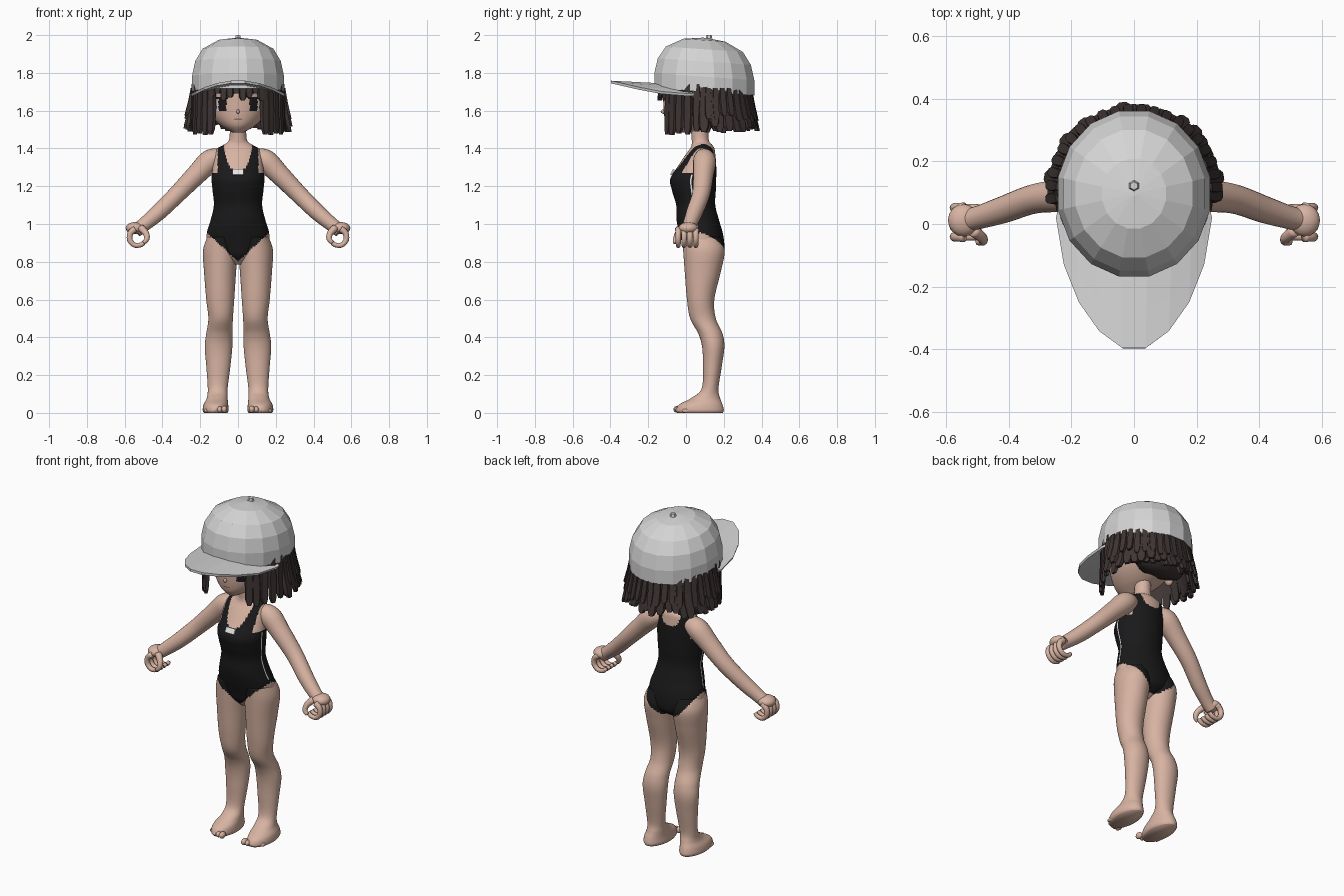
import bpy, bmesh, math, random
from mathutils import Vector, Matrix

if "Cube" in bpy.data.objects:
    bpy.data.objects.remove(bpy.data.objects["Cube"])

random.seed(4)


def material(name, rgb):
    m = bpy.data.materials.new(name)
    m.diffuse_color = (*rgb, 1)
    m.use_nodes = True
    m.node_tree.nodes["Principled BSDF"].inputs["Base Color"].default_value = m.diffuse_color
    return m


SKIN = material("skin", (0.68, 0.45, 0.36))
SUIT = material("black_fabric", (0.010, 0.010, 0.011))
WHITE = material("white_trim", (0.8, 0.8, 0.8))
HAIR = material("dark_brown_hair", (0.050, 0.036, 0.035))
CAP = material("light_grey_cap", (0.66, 0.66, 0.66))
EYE = material("eye_black", (0.012, 0.010, 0.012))
LIP = material("mouth_brown", (0.36, 0.16, 0.13))


def finish(name, bm, mats, smooth=True, mirror=False):
    bmesh.ops.recalc_face_normals(bm, faces=bm.faces)
    me = bpy.data.meshes.new(name)
    bm.to_mesh(me)
    bm.free()
    for m in mats:
        me.materials.append(m)
    for p in me.polygons:
        p.use_smooth = smooth
    ob = bpy.data.objects.new(name, me)
    bpy.context.collection.objects.link(ob)
    if mirror:
        mod = ob.modifiers.new("mirror", 'MIRROR')
        mod.use_mirror_merge = False
    return ob


def resample(pts, k):
    """Smooth curve through tuples of any length."""
    out = []
    for i in range(len(pts) - 1):
        p0, p1, p2, p3 = (pts[max(0, min(len(pts) - 1, i + d))] for d in (-1, 0, 1, 2))
        for s in range(k):
            t = s / k
            out.append([b + 0.5 * t * (c - a + t * (2*a - 5*b + 4*c - d + t * (3*(b - c) + d - a)))
                        for a, b, c, d in zip(p0, p1, p2, p3)])
    return out + [list(pts[-1])]


def skin_rings(bm, rings):
    rows = [[bm.verts.new(p) for p in r] for r in rings]
    n = len(rows[0])
    for a, b in zip(rows, rows[1:]):
        for i in range(n):
            bm.faces.new((a[i], a[(i+1) % n], b[(i+1) % n], b[i]))
    bm.faces.new(rows[0])
    bm.faces.new(rows[-1])


def loft(bm, stations, n, k):
    """Horizontal oval sections given as z, x min, x max, y min, y max."""
    rings = []
    for z, x0, x1, y0, y1 in resample(stations, k):
        rings.append([((x0+x1)/2 + (x1-x0)/2 * math.cos(a), (y0+y1)/2 + (y1-y0)/2 * math.sin(a), z)
                      for a in (2 * math.pi * i / n for i in range(n))])
    skin_rings(bm, rings)


def tube(bm, path, n, k):
    """Round sections along a path of x, y, z, radius."""
    pts = resample(path, k)
    rings = []
    for i, p in enumerate(pts):
        t = (Vector(pts[min(i+1, len(pts)-1)][:3]) - Vector(pts[max(i-1, 0)][:3])).normalized()
        u = t.cross(Vector((0, 1, 0))).normalized()
        v = t.cross(u)
        rings.append([Vector(p[:3]) + p[3] * (u * math.cos(a) + v * math.sin(a))
                      for a in (2 * math.pi * j / n for j in range(n))])
    skin_rings(bm, rings)


def ball(bm, c, s, u=16, v=10):
    bmesh.ops.create_uvsphere(bm, u_segments=u, v_segments=v, radius=1,
                              matrix=Matrix.Translation(c) @ Matrix.Diagonal((*s, 1)))


def paint(ob, rule):
    for p in ob.data.polygons:
        p.material_index = rule(p)


# Swimsuit outline: leg openings, neck scoop and armholes
def suit_rule(p):
    x, y, z = abs(p.center.x), p.center.y, p.center.z
    front = y < 0.08
    leg = 0.80 + (0.94 * x if front else 5.5 * x * x)
    neck = (1.29 if front else 1.34) + 0.12 * (x / 0.075) ** 4
    armhole = x > 0.108 and z > 1.27
    return 1 if leg < z < min(neck, 1.425) and not armhole else 0


# Torso and neck
N = 96
bm = bmesh.new()
loft(bm, [(z, -r, r, f, b) for z, r, f, b in [
    (0.785, 0.02, 0.04, 0.12), (0.83, 0.10, 0.0, 0.19), (0.88, 0.16, -0.015, 0.203),
    (0.95, 0.165, -0.035, 0.195), (1.02, 0.145, -0.05, 0.175), (1.1, 0.128, -0.052, 0.155),
    (1.18, 0.135, -0.075, 0.158), (1.24, 0.14, -0.083, 0.16), (1.31, 0.133, -0.04, 0.16),
    (1.37, 0.125, 0.0, 0.155), (1.40, 0.11, 0.022, 0.15), (1.42, 0.075, 0.03, 0.138),
    (1.45, 0.046, 0.03, 0.12), (1.56, 0.045, 0.02, 0.12)]], N, 9)
torso = finish("torso", bm, [SKIN, SUIT, WHITE])
paint(torso, lambda p: 2 if p.index % N in (N - 2, N // 2 + 1) and 0.97 < p.center.z < 1.26
      else suit_rule(p))

# Plain chest patch
bm = bmesh.new()
bmesh.ops.create_cube(bm, size=1, matrix=Matrix.Translation((0, -0.072, 1.275)) @
                      Matrix.Rotation(-0.5, 4, 'X') @ Matrix.Diagonal((0.06, 0.009, 0.032, 1)))
finish("chest_patch", bm, [WHITE], False)

# Legs with feet
bm = bmesh.new()
loft(bm, [(0.93, 0.02, 0.163, -0.02, 0.18), (0.86, 0.002, 0.185, -0.015, 0.205),
          (0.75, 0.01, 0.18, -0.007, 0.185), (0.6, 0.02, 0.168, 0.005, 0.15),
          (0.5, 0.027, 0.157, 0.022, 0.158), (0.42, 0.03, 0.168, 0.065, 0.193),
          (0.35, 0.03, 0.176, 0.085, 0.203), (0.25, 0.04, 0.168, 0.09, 0.19),
          (0.13, 0.055, 0.16, 0.083, 0.172), (0.08, 0.055, 0.165, 0.03, 0.18),
          (0.045, 0.052, 0.182, -0.035, 0.193), (0.015, 0.05, 0.187, -0.052, 0.2),
          (0, 0.056, 0.18, -0.045, 0.195)], 64, 9)
leg = finish("leg", bm, [SKIN, SUIT], mirror=True)
paint(leg, suit_rule)

bm = bmesh.new()
for i in range(5):
    r = 0.019 - 0.002 * i
    ball(bm, (0.073 + 0.024 * i, -0.043 + 0.004 * i * i * 0.7, r), (r * 0.85, 0.024, r), 12, 8)
finish("toes", bm, [SKIN], mirror=True)

# Arms
bm = bmesh.new()
tube(bm, [(0.085, 0.09, 1.355, 0.042), (0.145, 0.098, 1.335, 0.06), (0.22, 0.092, 1.262, 0.054),
          (0.32, 0.08, 1.16, 0.047), (0.42, 0.045, 1.062, 0.043), (0.50, 0.02, 0.995, 0.037),
          (0.54, 0.012, 0.965, 0.036)], 24, 6)
finish("arm", bm, [SKIN], mirror=True)

# Loosely curled hands
bm = bmesh.new()
ball(bm, (0.545, 0.012, 0.978), (0.05, 0.052, 0.032))
for i in range(4):
    arc = [math.radians(a) for a in (75, 30, -20, -70, -120, -150)]
    y = 0.052 - 0.031 * i
    tube(bm, [(0.532 + 0.043 * math.cos(a), y, 0.93 + 0.045 * math.sin(a), 0.017 - 0.0012 * j)
              for j, a in enumerate(arc)], 10, 3)
tube(bm, [(0.515, -0.02, 0.98, 0.02), (0.487, -0.042, 0.95, 0.017), (0.483, -0.055, 0.92, 0.014),
          (0.50, -0.058, 0.90, 0.010)], 10, 3)
finish("hand", bm, [SKIN], mirror=True)

# Head with painted eyes, brows and mouth
bm = bmesh.new()
loft(bm, [(z, -r, r, f, b) for z, r, f, b in [
    (1.485, 0.03, -0.07, 0.03), (1.52, 0.09, -0.102, 0.12), (1.57, 0.14, -0.115, 0.2),
    (1.64, 0.175, -0.12, 0.27), (1.72, 0.2, -0.12, 0.3), (1.8, 0.185, -0.09, 0.29),
    (1.9, 0.1, 0.0, 0.2)]], 128, 14)
head = finish("head", bm, [SKIN, EYE, WHITE, LIP])


def face_rule(p):
    x, y, z = abs(p.center.x), p.center.y, p.center.z
    if y > 0.0:
        return 0
    if abs(z - 1.63) < 0.034 and abs(x - 0.082) < 0.021:
        return 1
    if abs(z - 1.625) < 0.025 and 0.10 < x < 0.112:
        return 2
    if abs(z - 1.667) < 0.005 and 0.05 < x < 0.12:
        return 1
    return 3 if abs(z - 1.555) < 0.004 and x < 0.022 else 0


paint(head, face_rule)

bm = bmesh.new()
ball(bm, (0.2, 0.06, 1.64), (0.025, 0.035, 0.05))
finish("ear", bm, [SKIN], mirror=True)
bm = bmesh.new()
ball(bm, (0, -0.118, 1.595), (0.009, 0.016, 0.012), 10, 6)
finish("nose", bm, [SKIN])

# Hair covering the skull
bm = bmesh.new()
loft(bm, [(z, -r, r, f, b) for z, r, f, b in [
    (1.54, 0.14, 0.14, 0.29), (1.64, 0.2, 0.08, 0.33), (1.71, 0.22, -0.06, 0.34),
    (1.76, 0.22, -0.13, 0.34), (1.84, 0.19, -0.09, 0.3), (1.91, 0.1, 0.0, 0.2)]], 24, 2)
finish("hair_base", bm, [HAIR])


# Hair locks: tapering four-sided wedges hanging around the head
def lock(bm, deg, z1, z0, r1, r0, w, thick=0.03):
    a = math.radians(deg)
    out, side = Vector((math.cos(a), math.sin(a), 0)), Vector((-math.sin(a), math.cos(a), 0))
    rings = []
    for t, ws in ((0, 0.8), (0.5, 1.05), (0.88, 0.95), (1, 0.5)):
        r = r1 + (r0 - r1) * t ** 1.2
        c = Vector((0, 0.1, z1 + (z0 - z1) * t)) + out * r
        th = thick * (1 - 0.4 * t)
        rings.append([c + side * w * ws / 2 * sx + out * th / 2 * sy
                      for sx, sy in ((-1, -0.6), (1, -0.6), (0.75, 1), (-0.75, 1))])
    skin_rings(bm, rings)


bm = bmesh.new()
for d in range(0, 181, 9):
    j = random.uniform
    lock(bm, d + j(-2, 2), 1.73, 1.495 + j(-0.012, 0.03), 0.225, 0.278 + j(-0.012, 0.008), 0.058, 0.035)
    lock(bm, d + 4 + j(-2, 2), 1.70, 1.50 + j(-0.02, 0.03), 0.2, 0.235, 0.05)
    lock(bm, d + 4, 1.72, 1.56 + j(-0.02, 0.02), 0.23, 0.272, 0.04, 0.04)
finish("back_hair", bm, [HAIR], False)

bm = bmesh.new()
for d, z in ((-10, 1.49), (-22, 1.475), (-34, 1.48), (-45, 1.47), (-54, 1.475)):
    for s in (d, -180 - d):
        lock(bm, s, 1.74, z, 0.232, 0.245, 0.048, 0.03)
finish("side_locks", bm, [HAIR], False)

bm = bmesh.new()
for i, d in enumerate(range(-124, -55, 8)):
    lock(bm, d, 1.78, (1.67, 1.69, 1.655)[i % 3], 0.235, 0.245, 0.04, 0.02)
finish("fringe", bm, [HAIR], False)

# Faceted cap crown
S = 16
bm = bmesh.new()
rings = []
for f, z in ((0.95, 1.705), (1, 1.70), (1, 1.78), (0.93, 1.86), (0.77, 1.925), (0.42, 1.973), (0.03, 1.986)):
    ring = []
    for i in range(S):
        a = 2 * math.pi * (i + 0.5) / S
        y = 0.27 * f * math.sin(a)
        ring.append((0.248 * f * math.cos(a), 0.097 + y, z - 0.07 * y))
    rings.append(ring)
skin_rings(bm, rings)
finish("cap_crown", bm, [CAP], False)

bm = bmesh.new()
bmesh.ops.create_cone(bm, cap_ends=True, segments=6, radius1=0.018, radius2=0.013, depth=0.018,
                      matrix=Matrix.Translation((0, 0.122, 1.991)))
finish("cap_button", bm, [CAP], False)

# Curved brim: inner edge follows the crown, outer edge is a rounded point
half = [(0.247, 0.02), (0.222, -0.13), (0.175, -0.25), (0.11, -0.343), (0.037, -0.397)]
outer = half + [(-x, y) for x, y in reversed(half)]


def drop(x, y):
    return 1.738 - 0.9 * x * x + 0.05 * max(0, -y - 0.1)


bm = bmesh.new()
rows = []
for i, (x, y) in enumerate(outer):
    a = math.pi * i / (len(outer) - 1)
    xi, yi = 0.235 * math.cos(a), 0.07 - 0.23 * math.sin(a)
    rows.append([bm.verts.new((xi + (x - xi) * t, yi + (y - yi) * t,
                               drop(xi + (x - xi) * t, yi + (y - yi) * t))) for t in (0, 0.5, 1)])
for a, b in zip(rows, rows[1:]):
    for k in range(2):
        bm.faces.new((a[k], a[k+1], b[k+1], b[k]))
brim = finish("cap_brim", bm, [CAP], False)
mod = brim.modifiers.new("thickness", 'SOLIDIFY')
mod.thickness = 0.014
mod.offset = 0
